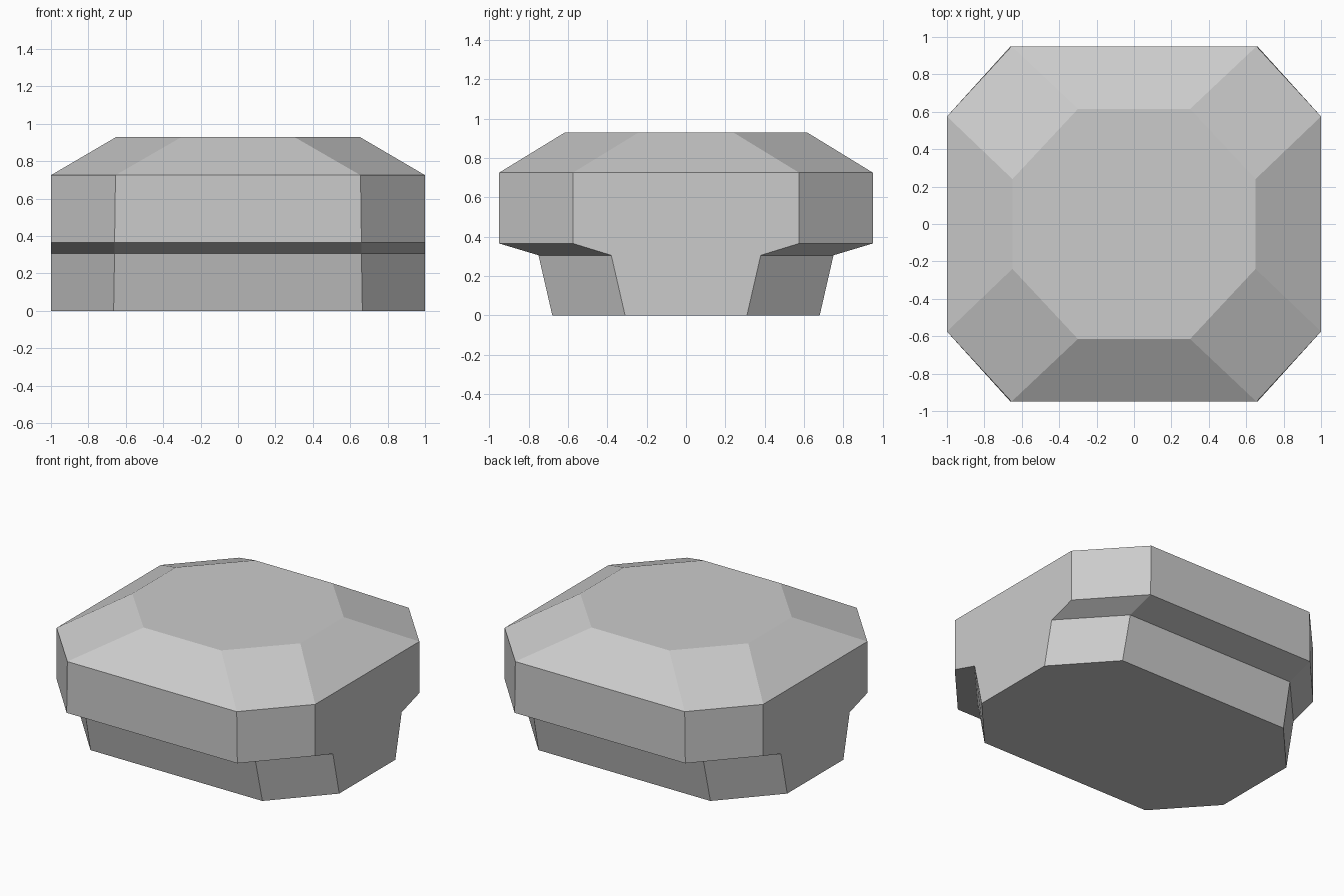
import bpy
import bmesh

cube = bpy.data.objects.get("Cube")
if cube:
    bpy.data.objects.remove(cube, do_unlink=True)

# Single grey finish
grey = bpy.data.materials.new("light grey")
grey.use_nodes = True
colour = (0.6, 0.6, 0.6, 1)
grey.diffuse_color = colour
grey.node_tree.nodes["Principled BSDF"].inputs["Base Color"].default_value = colour


def octagon(half_x, half_y, flat_x, flat_y, z):
    """Rectangle with cut corners, listed counter-clockwise."""
    quarter = [(half_x, flat_y), (flat_x, half_y)]
    half = quarter + [(-x, y) for x, y in reversed(quarter)]
    return [(x, y, z) for x, y in half + [(-x, -y) for x, y in half]]


# Cross-sections from the foot up to the flat crown
sections = [
    octagon(1.0, 0.68, 0.665, 0.31, 0.0),     # foot
    octagon(1.0, 0.75, 0.66, 0.38, 0.305),    # top of the flared base
    octagon(1.0, 0.95, 0.66, 0.575, 0.365),   # underside of the overhang
    octagon(1.0, 0.95, 0.655, 0.575, 0.725),  # shoulder
    octagon(0.65, 0.615, 0.3, 0.24, 0.93),    # crown
]

# Bridge the sections into one closed, flat-shaded block
bm = bmesh.new()
rings = [[bm.verts.new(p) for p in section] for section in sections]
for low, high in zip(rings, rings[1:]):
    for i in range(len(low)):
        j = (i + 1) % len(low)
        bm.faces.new((low[i], low[j], high[j], high[i]))
bm.faces.new(list(reversed(rings[0])))
bm.faces.new(rings[-1])
bmesh.ops.recalc_face_normals(bm, faces=bm.faces)

mesh = bpy.data.meshes.new("faceted_block")
bm.to_mesh(mesh)
bm.free()
mesh.materials.append(grey)
block = bpy.data.objects.new("faceted_block", mesh)
bpy.context.collection.objects.link(block)
